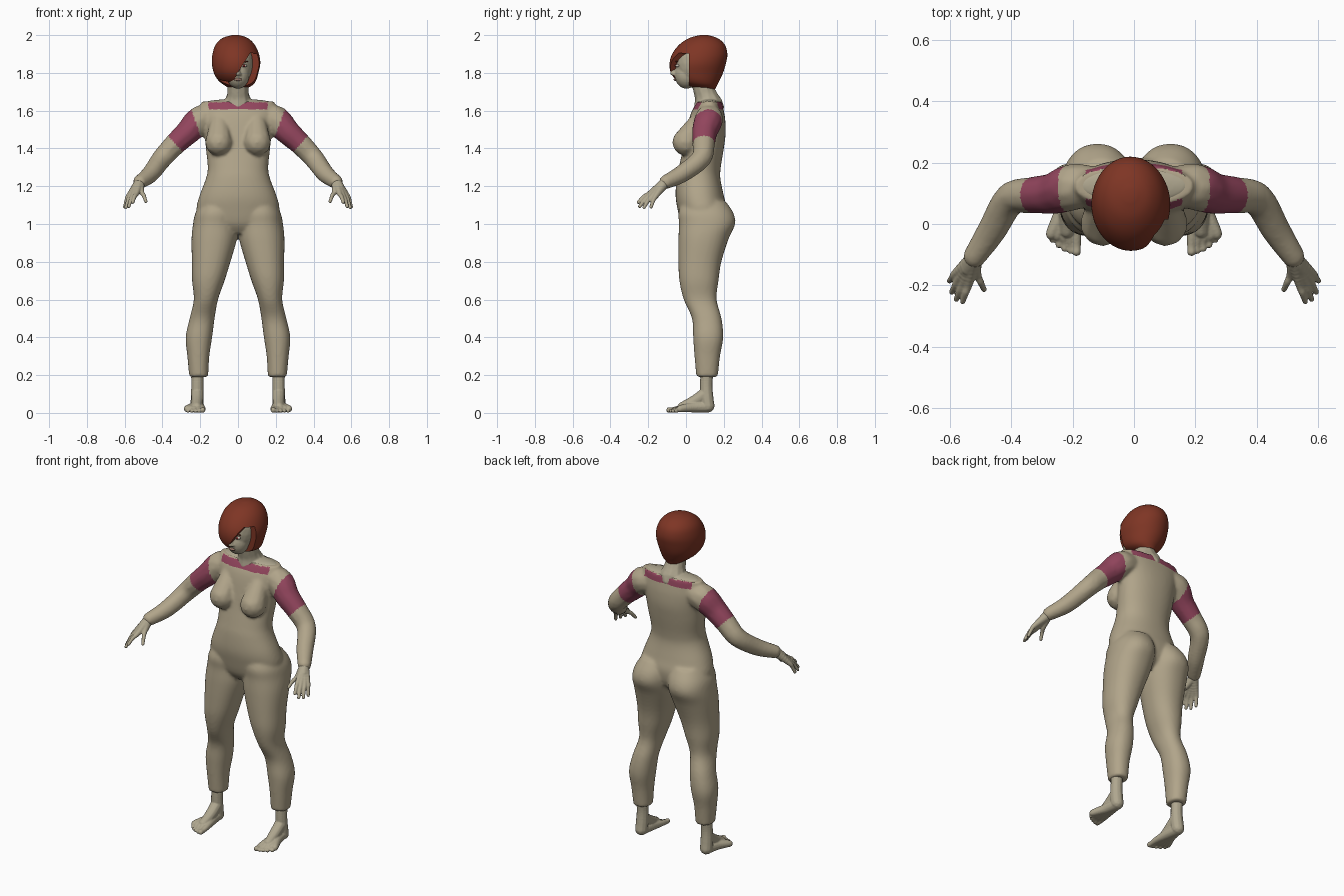
import bpy, bmesh, math
from mathutils import Matrix, Vector

cube = bpy.data.objects.get("Cube")
if cube:
    bpy.data.objects.remove(cube, do_unlink=True)


def material(name, *rgb):
    m = bpy.data.materials.new(name)
    m.use_nodes = True
    m.diffuse_color = (*rgb, 1)
    m.node_tree.nodes["Principled BSDF"].inputs["Base Color"].default_value = (*rgb, 1)
    return m


SUIT = material("tan suit", 0.44, 0.375, 0.255)
SKIN = material("pale skin", 0.43, 0.385, 0.275)
PINK = material("plum pink", 0.29, 0.06, 0.11)
HAIR = material("auburn hair", 0.21, 0.036, 0.018)
EYE = material("eye white", 0.55, 0.5, 0.42)
IRIS = material("red brown iris", 0.16, 0.02, 0.02)
LIPS = material("muted lips", 0.3, 0.17, 0.13)


def spline(rows, steps):
    """Smooth interpolation through rows of numbers."""
    rows = [Vector(r) for r in rows]
    out = []
    for i in range(len(rows) - 1):
        a, b = rows[max(i - 1, 0)], rows[i]
        c, d = rows[i + 1], rows[min(i + 2, len(rows) - 1)]
        for k in range(steps):
            t = k / steps
            out.append(0.5 * (2 * b + (c - a) * t + (2 * a - 5 * b + 4 * c - d) * t * t
                              + (3 * b - a - 3 * c + d) * t ** 3))
    return out + [rows[-1]]


def ball(bm, center, radii, sub=3):
    mat = Matrix.Translation(center) @ Matrix.Diagonal((*radii, 1))
    bmesh.ops.create_icosphere(bm, subdivisions=sub, radius=1, matrix=mat)


def limb(bm, rows, side=1, steps=7):
    """Round limb through rows of x, y, z, radius."""
    for x, y, z, r in spline(rows, steps):
        ball(bm, (x * side, y, z), (r, r, r), 2)


def loft(bm, rows, side=1, steps=4, n=48, power=2.2):
    """Upright form through rows of z, centre x, half width, front y, back y."""
    rings = []
    for z, cx, rx, front, back in spline(rows, steps):
        ring = []
        for i in range(n):
            a = math.tau * i / n
            c, s = math.cos(a), math.sin(a)
            px = math.copysign(abs(c) ** (2 / power), c) * rx
            py = math.copysign(abs(s) ** (2 / power), s) * (back - front) / 2
            ring.append(bm.verts.new(((cx + px) * side, (front + back) / 2 + py, z)))
        rings.append(ring)
    faces = [bm.faces.new(rings[0]), bm.faces.new(rings[-1])]
    for lo, hi in zip(rings, rings[1:]):
        for i in range(n):
            j = (i + 1) % n
            faces.append(bm.faces.new((lo[i], lo[j], hi[j], hi[i])))
    bmesh.ops.recalc_face_normals(bm, faces=faces)


def to_object(name, bm):
    mesh = bpy.data.meshes.new(name)
    bm.to_mesh(mesh)
    bm.free()
    obj = bpy.data.objects.new(name, mesh)
    bpy.context.scene.collection.objects.link(obj)
    return obj


def finish(obj, mats):
    """Bake the modifiers, smooth the shading and assign the materials."""
    deps = bpy.context.evaluated_depsgraph_get()
    mesh = bpy.data.meshes.new_from_object(obj.evaluated_get(deps))
    obj.modifiers.clear()
    obj.data = mesh
    mesh.materials.clear()
    for m in mats:
        mesh.materials.append(m)
    for p in mesh.polygons:
        p.use_smooth = True
        p.material_index = 0
    mesh.set_sharp_from_angle(angle=math.radians(40))
    return obj


def fused(name, bm, mats, voxel, smooth):
    """Merge overlapping forms into one soft skin."""
    obj = to_object(name, bm)
    mod = obj.modifiers.new("fuse", 'REMESH')
    mod.mode, mod.voxel_size = 'VOXEL', voxel
    mod = obj.modifiers.new("soften", 'SMOOTH')
    mod.factor, mod.iterations = 0.5, smooth
    return finish(obj, mats)


# Body suit: torso, legs, bust and arms
bm = bmesh.new()
loft(bm, [(0.95, 0, 0.15, 0.01, 0.15), (1.0, 0, 0.21, -0.025, 0.2), (1.08, 0, 0.22, -0.045, 0.215),
          (1.15, 0, 0.204, -0.055, 0.2), (1.24, 0, 0.17, -0.05, 0.182), (1.3, 0, 0.16, -0.038, 0.184),
          (1.4, 0, 0.17, -0.015, 0.2), (1.48, 0, 0.178, 0.0, 0.21), (1.55, 0, 0.195, 0.015, 0.208),
          (1.6, 0, 0.2, 0.032, 0.2), (1.648, 0, 0.193, 0.06, 0.19)])
for s in (-1, 1):
    loft(bm, [(1.12, 0.1, 0.09, -0.02, 0.21), (1.06, 0.113, 0.112, -0.04, 0.25),
              (1.0, 0.12, 0.118, -0.037, 0.26), (0.92, 0.126, 0.12, -0.04, 0.225),
              (0.8, 0.142, 0.102, -0.04, 0.187), (0.7, 0.157, 0.086, -0.035, 0.172),
              (0.6, 0.17, 0.064, -0.012, 0.162), (0.5, 0.19, 0.066, 0.032, 0.188),
              (0.4, 0.207, 0.07, 0.038, 0.197), (0.3, 0.21, 0.058, 0.045, 0.18),
              (0.19, 0.208, 0.05, 0.055, 0.168)], s)
    limb(bm, [(0.1, 0.075, 1.56, 0.045), (0.1, 0.035, 1.49, 0.062), (0.102, 0.0, 1.433, 0.074)], s)
    limb(bm, [(0.14, 0.125, 1.565, 0.065), (0.2, 0.12, 1.55, 0.078), (0.26, 0.1, 1.49, 0.069),
              (0.33, 0.094, 1.425, 0.061), (0.402, 0.08, 1.347, 0.055), (0.462, -0.02, 1.267, 0.049),
              (0.518, -0.105, 1.223, 0.039)], s)
body = fused("body_suit", bm, [SUIT, PINK], 0.009, 6)
for p in body.data.polygons:
    x, z = abs(p.center.x), p.center.z
    sleeve = x > 0.185 and x > 0.195 + (z - 1.46) * 0.36 and x - 0.29 < (z - 1.38) * 0.94
    collar = x < 0.155 and z > 1.608 and p.normal.z < 0.75
    p.material_index = int(sleeve or collar)

# Neck and head
bm = bmesh.new()
ball(bm, (0, 0.125, 1.64), (0.182, 0.06, 0.022))
limb(bm, [(0, 0.122, 1.62, 0.08), (0, 0.11, 1.665, 0.064), (0, 0.095, 1.71, 0.058), (0, 0.08, 1.78, 0.058)])
ball(bm, (0, 0.055, 1.85), (0.084, 0.112, 0.125))
ball(bm, (0, 0.002, 1.79), (0.061, 0.063, 0.074))
limb(bm, [(0, -0.052, 1.838, 0.009), (0, -0.064, 1.815, 0.01), (0, -0.073, 1.797, 0.012)])
for s in (-1, 1):
    ball(bm, (0.011 * s, -0.064, 1.793), (0.009, 0.01, 0.008), 2)
fused("head_and_neck", bm, [SKIN], 0.005, 4)


def feature(name, center, radii, mat):
    bm = bmesh.new()
    ball(bm, center, radii)
    finish(to_object(name, bm), [mat])


# Facial features
feature("lips", (0, -0.057, 1.765), (0.02, 0.009, 0.008), LIPS)
for s, side in ((1, "left"), (-1, "right")):
    feature(side + "_eye", (0.032 * s, -0.045, 1.838), (0.016, 0.012, 0.008), EYE)
    feature(side + "_iris", (0.032 * s, -0.053, 1.838), (0.007, 0.006, 0.007), IRIS)
    feature(side + "_brow", (0.034 * s, -0.05, 1.86), (0.021, 0.007, 0.004), HAIR)

# Bobbed hair, cut open on a diagonal so the fringe sweeps over one eye
bm = bmesh.new()
loft(bm, [(1.715, 0, 0.04, 0.08, 0.155), (1.735, 0.002, 0.075, 0.0, 0.165), (1.76, -0.004, 0.1, -0.05, 0.178),
          (1.8, -0.01, 0.118, -0.08, 0.196), (1.85, -0.01, 0.128, -0.087, 0.211),
          (1.9, -0.012, 0.123, -0.073, 0.219), (1.95, -0.015, 0.103, -0.035, 0.205),
          (1.985, -0.015, 0.066, 0.018, 0.165), (2.0, -0.012, 0.018, 0.075, 0.115)], n=64, power=2.0)
hair = to_object("hair", bm)
bm = bmesh.new()
outline = [(0.065, 1.905), (0.02, 1.835), (-0.03, 1.748), (-0.15, 1.775), (-0.15, 1.6), (0.2, 1.6), (0.2, 1.895)]
face = bm.faces.new([bm.verts.new((x, -0.3, z)) for x, z in outline])
grown = bmesh.ops.extrude_face_region(bm, geom=[face])["geom"]
bmesh.ops.translate(bm, verts=[g for g in grown if isinstance(g, bmesh.types.BMVert)], vec=(0, 0.315, 0))
bmesh.ops.recalc_face_normals(bm, faces=bm.faces[:])
cutter = to_object("hair_cutter", bm)
cutter.hide_render = True
mod = hair.modifiers.new("fringe", 'BOOLEAN')
mod.operation, mod.solver, mod.object = 'DIFFERENCE', 'EXACT', cutter
finish(hair, [HAIR])
bpy.data.objects.remove(cutter, do_unlink=True)

# Hands and feet
for s, side in ((1, "left"), (-1, "right")):
    bm = bmesh.new()
    wrist = (0.523, -0.115, 1.215, 0.029)
    limb(bm, [(0.505, -0.085, 1.232, 0.03), wrist, (0.54, -0.145, 1.19, 0.024)], s)
    fingers = [((0.538, -0.195, 1.16), (0.557, -0.252, 1.115)), ((0.555, -0.19, 1.152), (0.578, -0.245, 1.093)),
               ((0.57, -0.177, 1.148), (0.593, -0.222, 1.088)), ((0.58, -0.16, 1.147), (0.6, -0.185, 1.09)),
               ((0.51, -0.165, 1.168), (0.488, -0.213, 1.12))]
    for knuckle, tip in fingers:
        middle = (Vector(knuckle) + Vector(tip)) / 2 + Vector((0, 0, 0.007))
        limb(bm, [wrist, (*knuckle, 0.0145), (*middle, 0.0115), (*tip, 0.0095)], s)
    fused(side + "_hand", bm, [SKIN], 0.004, 3)

    bm = bmesh.new()
    limb(bm, [(0.215, 0.112, 0.23, 0.036), (0.215, 0.107, 0.15, 0.034), (0.216, 0.11, 0.08, 0.036),
              (0.217, 0.116, 0.037, 0.036)], s)
    limb(bm, [(0.215, 0.1, 0.1, 0.034), (0.215, 0.045, 0.062, 0.032), (0.218, -0.02, 0.032, 0.026)], s)
    for i in range(5):
        x = 0.187 + i * 0.0195
        r = 0.015 if i == 0 else 0.0105
        tip = -0.09 + i * i * 0.0024
        limb(bm, [(0.217, 0.11, 0.032, 0.031), (0.205 + i * 0.007, 0.04, 0.03, 0.028),
                  (x + 0.003, -0.03, 0.022, 0.019), (x, tip + 0.02, 0.016, r), (x, tip, r, r)], s)
    fused(side + "_foot", bm, [SKIN], 0.004, 3)
